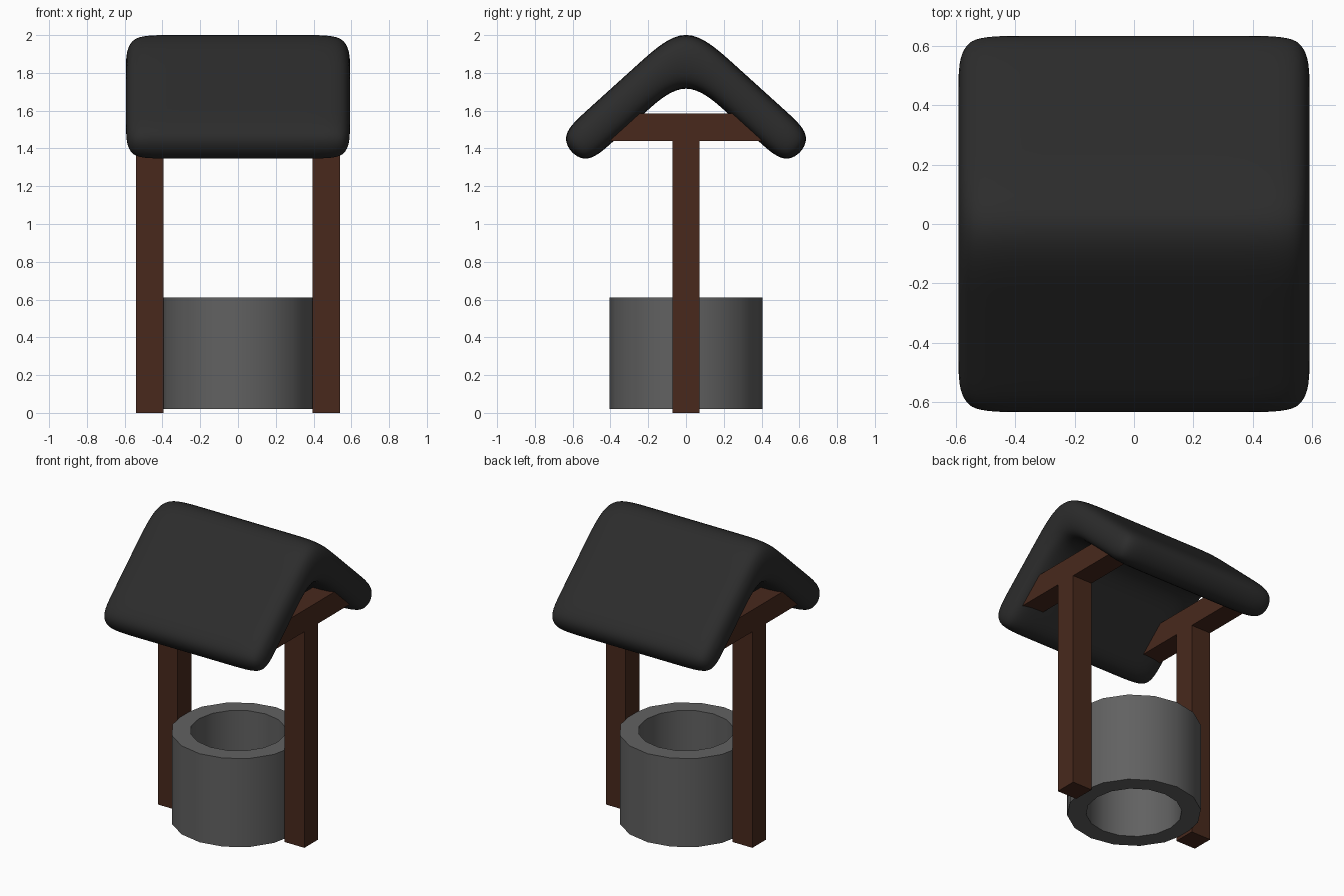
import bpy, bmesh, math

if "Cube" in bpy.data.objects:
    bpy.data.objects.remove(bpy.data.objects["Cube"])


def material(name, rgb):
    m = bpy.data.materials.new(name)
    m.diffuse_color = (*rgb, 1)
    m.use_nodes = True
    m.node_tree.nodes["Principled BSDF"].inputs["Base Color"].default_value = m.diffuse_color
    return m


def finish(name, bm, mat):
    bmesh.ops.recalc_face_normals(bm, faces=bm.faces)
    me = bpy.data.meshes.new(name)
    bm.to_mesh(me)
    bm.free()
    me.materials.append(mat)
    ob = bpy.data.objects.new(name, me)
    bpy.context.collection.objects.link(ob)
    return ob


def smooth(ob, angle):
    bpy.ops.object.select_all(action='DESELECT')
    bpy.context.view_layer.objects.active = ob
    ob.select_set(True)
    bpy.ops.object.shade_smooth_by_angle(angle=math.radians(angle))


wood = material("wood", (0.065, 0.022, 0.012))
stone = material("stone", (0.12, 0.12, 0.12))
roof_dark = material("roof_dark", (0.025, 0.025, 0.025))

# Stone ring: open tube with 16 sides
SIDES = 16
bm = bmesh.new()
rings = [[bm.verts.new((r * math.cos(math.tau * i / SIDES),
                        r * math.sin(math.tau * i / SIDES), z)) for i in range(SIDES)]
         for r, z in [(0.405, 0.02), (0.405, 0.61), (0.29, 0.61), (0.29, 0.02)]]
for k in range(4):
    a, b = rings[k], rings[(k + 1) % 4]
    for i in range(SIDES):
        j = (i + 1) % SIDES
        bm.faces.new((a[i], a[j], b[j], b[i]))
smooth(finish("well_ring", bm, stone), 30)

# T-shaped posts, their crossbars running into the roof
half = [(0.072, 0), (0.072, 1.44), (0.43, 1.44), (0.43, 1.585)]
tee = half + [(-y, z) for y, z in reversed(half)]
for name, x0 in (("left_post", -0.54), ("right_post", 0.395)):
    bm = bmesh.new()
    face = bm.faces.new([bm.verts.new((x0, y, z)) for y, z in tee])
    ext = bmesh.ops.extrude_face_region(bm, geom=[face], use_keep_orig=True)
    verts = [g for g in ext["geom"] if isinstance(g, bmesh.types.BMVert)]
    bmesh.ops.translate(bm, verts=verts, vec=(0.145, 0, 0))
    finish(name, bm, wood)

# Soft gabled roof: chevron cage rounded by subdivision
PEAK, SLOPE, THICK = 2.076, 0.905, 0.215
pitch = math.atan(SLOPE)
inset = THICK * math.sin(pitch)
inner_peak = PEAK - THICK / math.cos(pitch)
outer_y = [0.684, 0.536, 0.25]
inner_y = [0.684 - inset, 0.536 - inset, 0.23]


def slope_line(ys, peak):
    full = [-y for y in ys] + [0] + ys[::-1]
    return [(y, peak - SLOPE * abs(y)) for y in full]


outer, inner = slope_line(outer_y, PEAK), slope_line(inner_y, inner_peak)
section = outer + inner[::-1]
n = len(section)
bm = bmesh.new()
slices = [[bm.verts.new((x, y, z)) for y, z in section] for x in (-0.6, -0.42, 0.42, 0.6)]
for a, b in zip(slices, slices[1:]):
    for i in range(n):
        j = (i + 1) % n
        bm.faces.new((a[i], a[j], b[j], b[i]))
for s in (slices[0], slices[-1]):
    for i in range(n // 2 - 1):
        bm.faces.new((s[i], s[i + 1], s[n - 2 - i], s[n - 1 - i]))
roof = finish("roof", bm, roof_dark)
for p in roof.data.polygons:
    p.use_smooth = True
sub = roof.modifiers.new("rounding", 'SUBSURF')
sub.levels = sub.render_levels = 3
